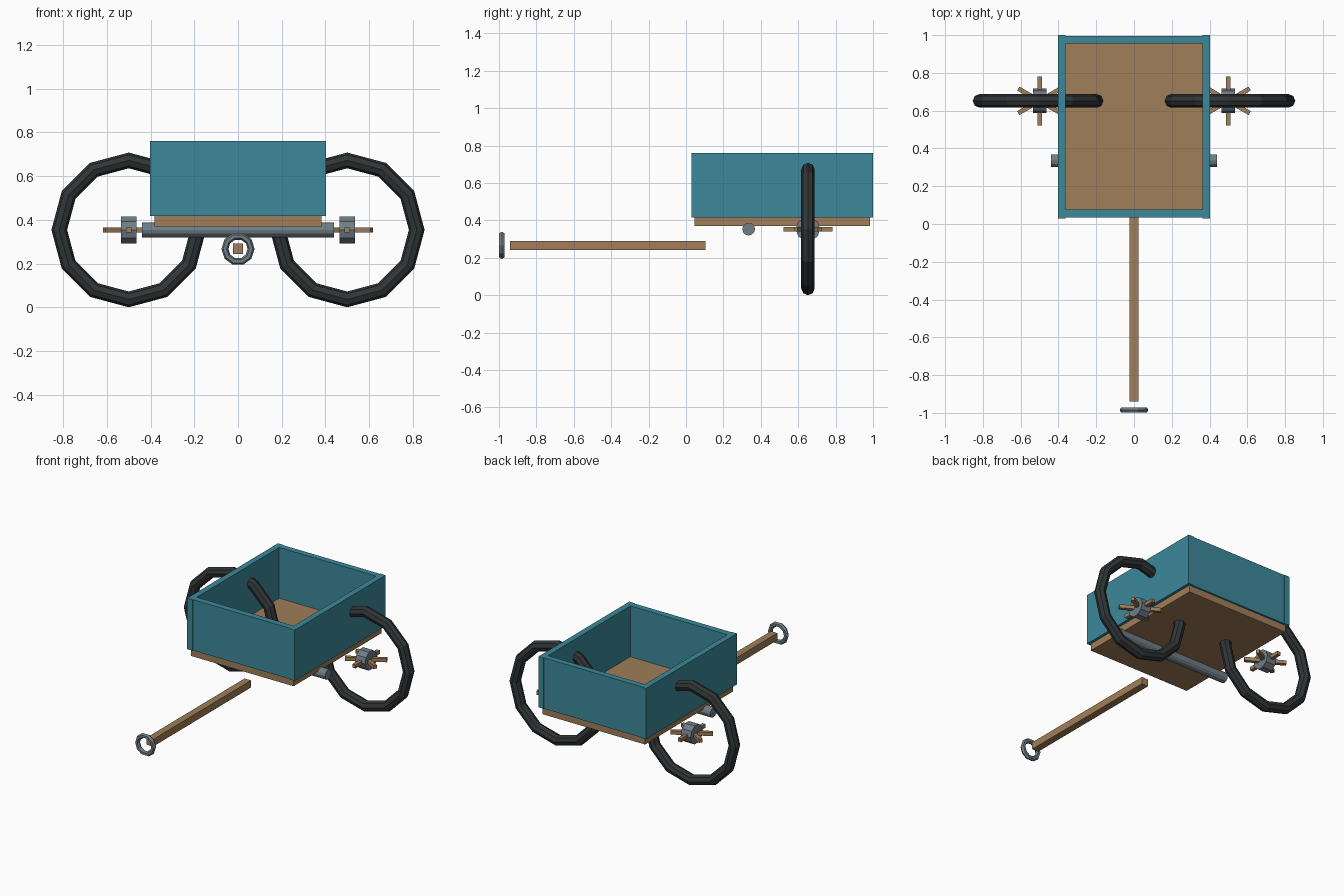
import bpy
from math import pi, radians

if "Cube" in bpy.data.objects:
    bpy.data.objects.remove(bpy.data.objects["Cube"])


def material(name, rgb):
    m = bpy.data.materials.new(name)
    m.diffuse_color = (*rgb, 1)
    m.use_nodes = True
    m.node_tree.nodes["Principled BSDF"].inputs["Base Color"].default_value = m.diffuse_color
    return m


TEAL = material("teal_paint", (0.045, 0.25, 0.33))
WOOD = material("wood", (0.35, 0.21, 0.10))
RUBBER = material("rubber", (0.03, 0.036, 0.038))
METAL = material("metal", (0.16, 0.21, 0.24))


def finish(name, mat):
    o = bpy.context.object
    o.name = o.data.name = name
    o.data.materials.append(mat)
    return o


def box(name, lo, hi, mat):
    bpy.ops.mesh.primitive_cube_add(size=1, location=[(a + b) / 2 for a, b in zip(lo, hi)])
    o = finish(name, mat)
    o.scale = [b - a for a, b in zip(lo, hi)]
    return o


def rod_x(name, loc, radius, length, sides, mat):
    bpy.ops.mesh.primitive_cylinder_add(vertices=sides, radius=radius, depth=length,
                                        location=loc, rotation=(0, pi / 2, 0))
    return finish(name, mat)


def ring(name, loc, major, minor, segs, sides, mat):
    bpy.ops.mesh.primitive_torus_add(major_radius=major, minor_radius=minor,
                                     major_segments=segs, minor_segments=sides,
                                     location=loc, rotation=(pi / 2, 0, 0))
    return finish(name, mat)


# Cart bed and end boards
box("floor", (-0.383, 0.045, 0.37), (0.383, 0.984, 0.417), WOOD)
box("front_board", (-0.37, 0.035, 0.417), (0.37, 0.077, 0.76), TEAL)
box("back_board", (-0.37, 0.956, 0.417), (0.37, 0.996, 0.76), TEAL)

# Axle
rod_x("axle", (0, 0.335, 0.354), 0.034, 0.88, 12, METAL)

# Pull bar with ring grip
box("pull_bar", (-0.024, -0.94, 0.243), (0.024, 0.104, 0.291), WOOD)
ring("grip_ring", (0, -0.985, 0.267), 0.06, 0.016, 10, 6, METAL)

# Side boards, tyres, hubs and spokes on both sides
for side, s in (("left", -1), ("right", 1)):
    x0, x1 = sorted((s * 0.362, s * 0.402))
    box(side + "_board", (x0, 0.03, 0.417), (x1, 1.0, 0.76), TEAL)
    centre = (s * 0.5, 0.652, 0.354)
    ring(side + "_tyre", centre, 0.318, 0.036, 12, 8, RUBBER)
    rod_x(side + "_hub", centre, 0.065, 0.072, 10, METAL)
    for i in range(3):
        bpy.ops.mesh.primitive_cube_add(size=1, location=centre,
                                        rotation=(0, 0, radians(30 + 60 * i)))
        bar = finish(f"{side}_spoke_{i + 1}", WOOD)
        bar.scale = (0.26, 0.024, 0.024)
